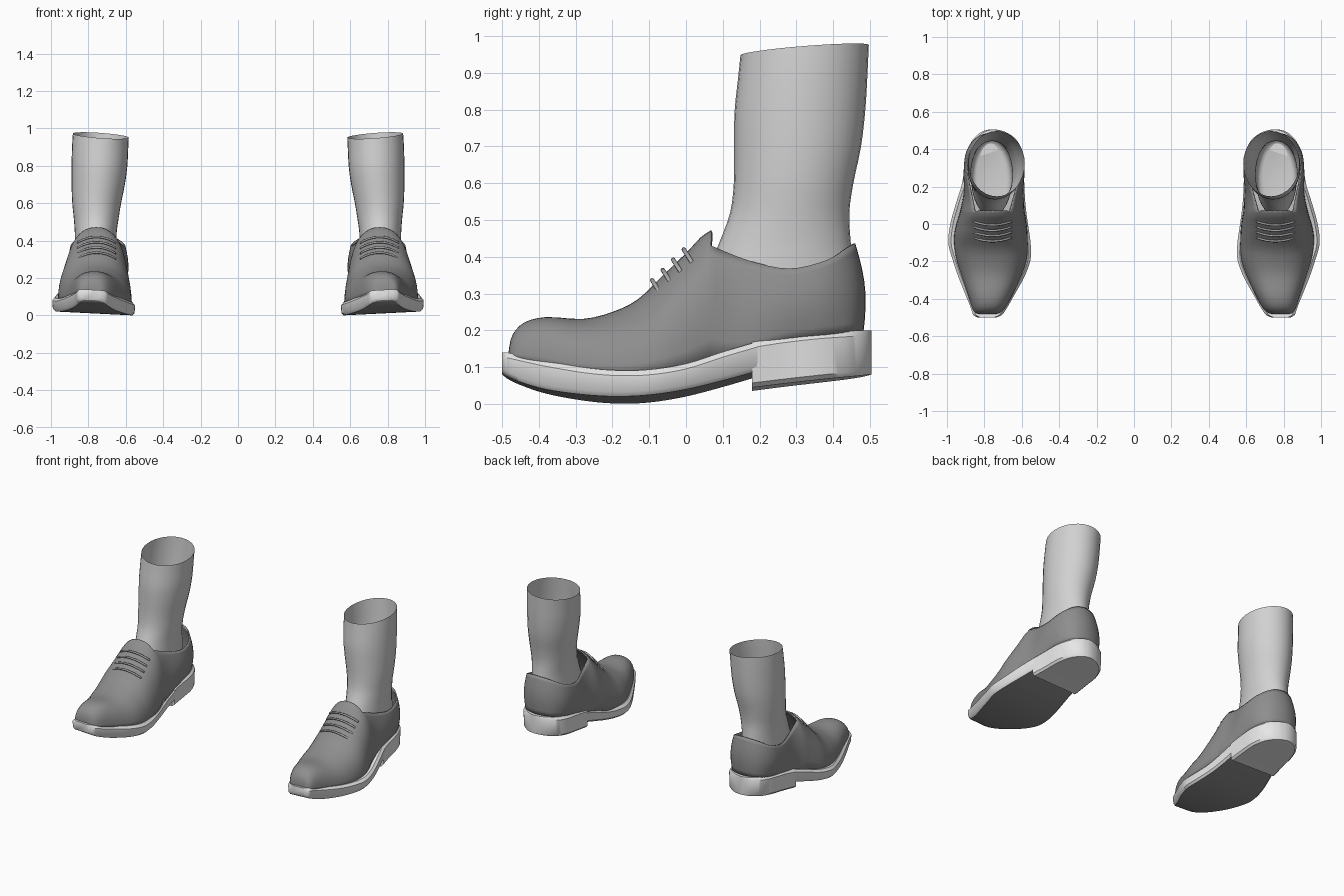
import bpy, bmesh, math

if "Cube" in bpy.data.objects:
    bpy.data.objects.remove(bpy.data.objects["Cube"])


def material(name, v):
    m = bpy.data.materials.new(name)
    m.diffuse_color = (v, v, v, 1)
    m.use_nodes = True
    m.node_tree.nodes["Principled BSDF"].inputs["Base Color"].default_value = m.diffuse_color
    return m


LEATHER = material("dark grey leather", 0.27)
RUBBER = material("pale grey rubber", 0.8)
KNIT = material("light grey knit", 0.64)
CORD = material("mid grey cord", 0.42)


def smooth_rows(rows, n):
    """Catmull-Rom interpolation of rows of numbers, n steps per span."""
    out = []
    for i in range(len(rows) - 1):
        p0, p1 = rows[max(i - 1, 0)], rows[i]
        p2, p3 = rows[i + 1], rows[min(i + 2, len(rows) - 1)]
        for k in range(n):
            t = k / n
            out.append([0.5 * (2 * b + (c - a) * t + (2 * a - 5 * b + 4 * c - d) * t * t
                               + (3 * b - a - 3 * c + d) * t ** 3)
                        for a, b, c, d in zip(p0, p1, p2, p3)])
    out.append(list(rows[-1]))
    return out


def add_loft(bm, rings, closed, rule=None, caps=(False, False)):
    vs = [[bm.verts.new(p) for p in r] for r in rings]
    m = len(rings[0])
    for i in range(len(vs) - 1):
        for j in range(m if closed else m - 1):
            k = (j + 1) % m
            f = bm.faces.new((vs[i][j], vs[i][k], vs[i + 1][k], vs[i + 1][j]))
            if rule:
                f.material_index = rule(i, j)
    for want, ring in zip(caps, (vs[0], vs[-1])):
        if want:
            bm.faces.new(ring)


def finish(name, bm, mats, angle=40, thickness=0):
    """Turn the right-hand part into an object mirrored to the left."""
    bmesh.ops.remove_doubles(bm, verts=bm.verts, dist=0.0004)
    bmesh.ops.recalc_face_normals(bm, faces=bm.faces)
    me = bpy.data.meshes.new(name)
    bm.to_mesh(me)
    bm.free()
    for m in mats:
        me.materials.append(m)
    ob = bpy.data.objects.new(name, me)
    bpy.context.collection.objects.link(ob)
    bpy.ops.object.select_all(action='DESELECT')
    ob.select_set(True)
    bpy.context.view_layer.objects.active = ob
    bpy.ops.object.shade_smooth_by_angle(angle=math.radians(angle))
    if thickness:
        s = ob.modifiers.new("thickness", 'SOLIDIFY')
        s.thickness, s.offset = thickness, -1
    mir = ob.modifiers.new("mirror", 'MIRROR')
    mir.use_mirror_merge = False
    return ob


# Sole and heel: y, inner x, outer x, top z, bottom z
forefoot = [(-.50, .735, .835, .14, .085), (-.485, .705, .86, .14, .075),
            (-.45, .68, .872, .132, .06), (-.38, .64, .90, .117, .04),
            (-.28, .585, .94, .1, .026), (-.19, .553, .97, .092, .021),
            (-.1, .553, .993, .094, .025), (0, .567, .982, .11, .04),
            (.1, .58, .955, .142, .064), (.195, .586, .925, .17, .09)]
heel = [(.18, .586, .927, .168, .045), (.27, .588, .91, .182, .056),
        (.36, .592, .898, .192, .066), (.43, .615, .875, .197, .073),
        (.47, .65, .845, .2, .077), (.495, .695, .81, .2, .08),
        (.505, .735, .775, .2, .081)]


def sole_ring(row):
    y, xi, xo, zt, zb = row
    tilt = 0.05 if zt - zb < 0.09 else 0.03
    pts = [(xi + .015, zb), (xi + .003, zb + .012), (xi, zt - .015), (xi + .015, zt),
           (xo - .015, zt), (xo, zt - .015), (xo - .003, zb + .012), (xo - .015, zb)]
    return [(x, y, z - tilt * (xo - x)) for x, z in pts]


front = smooth_rows(forefoot, 4)
rows = front + smooth_rows(heel, 4)
bm = bmesh.new()
add_loft(bm, [sole_ring(r) for r in rows], True,
         lambda i, j: 1 if j == 7 and i < len(front) else 0, (True, True))
finish("sole", bm, [RUBBER, LEATHER])

# Shoe upper, front: y, inner x, outer x, base z, top z, roundness
vamp = [(-.482, .74, .83, .125, .145, .8), (-.472, .712, .852, .12, .187, .8),
        (-.44, .683, .868, .113, .221, .8), (-.38, .65, .888, .1, .236, .82),
        (-.28, .603, .922, .085, .231, .88), (-.2, .575, .947, .078, .25, .9),
        (-.13, .568, .96, .078, .285, .92), (-.06, .569, .962, .085, .352, .92),
        (0, .574, .95, .095, .41, .9), (.04, .58, .938, .105, .453, .87),
        (.068, .585, .93, .115, .472, .85)]
COLS, SIDE = 24, 8


def arch(row):
    y, xi, xo, zb, zt, p = row
    out = []
    for k in range(COLS + 1):
        a = math.pi * k / COLS
        c, s = math.cos(a), max(math.sin(a), 0)
        x = (xi + xo) / 2 + (xo - xi) / 2 * math.copysign(abs(c) ** p, c)
        out.append((x, y, zb + (zt - zb) * s ** p - .04 * (xo - x) * (1 - s)))
    return out


arches = [arch(r) for r in smooth_rows(vamp, 3)]
throat = arches[-1]

# Shoe upper, back: base x, y, z and rim x, y, z around the heel
quarter = [(.913, .15, .13, .875, .17, .39), (.895, .28, .165, .895, .28, .368),
           (.882, .38, .18, .885, .38, .39), (.84, .455, .185, .83, .44, .425),
           (.755, .482, .19, .755, .46, .437), (.66, .455, .185, .675, .44, .425),
           (.612, .38, .175, .615, .38, .39), (.6, .28, .155, .603, .28, .368),
           (.59, .15, .12, .632, .17, .39)]


def wall(st):
    b, r = st[:3], st[3:]
    dx, dy = b[0] - .755, b[1] - .28
    d = math.hypot(dx, dy)
    out = []
    for k in range(SIDE + 1):
        f = math.sin(math.pi * k / COLS) / math.sin(math.pi * SIDE / COLS)
        g = .016 * math.sin(math.pi * f) / d
        out += [b[0] + (r[0] - b[0]) * f + dx * g, b[1] + (r[1] - b[1]) * f + dy * g,
                b[2] + (r[2] - b[2]) * f]
    return out


def flat(points):
    return [c for p in points for c in p]


stations = ([flat(throat[:SIDE + 1])] + [wall(s) for s in quarter]
            + [flat(throat[:COLS - SIDE - 1:-1])])
walls = [[s[k:k + 3] for k in range(0, len(s), 3)] for s in smooth_rows(stations, 4)]
bm = bmesh.new()
add_loft(bm, arches, False)
bm.faces.new([bm.verts.new(p) for p in arches[0]])
add_loft(bm, walls, False)
finish("shoe_upper", bm, [LEATHER], 50, 0.008)

# Sock: z, inner x, outer x, front y, back y
sock = [(.19, .69, .84, .1, .42), (.21, .66, .865, .05, .45), (.3, .65, .872, .04, .462),
        (.4, .65, .872, .075, .452), (.45, .648, .873, .095, .447),
        (.52, .638, .878, .12, .444), (.6, .625, .886, .13, .455),
        (.7, .605, .89, .131, .476), (.8, .592, .89, .132, .488),
        (.9, .587, .887, .142, .494), (.962, .584, .883, .148, .497)]


def sock_ring(row):
    z, xi, xo, yf, yb = row
    lean = max(0, (z - .7) / .262)
    out = []
    for k in range(32):
        a = 2 * math.pi * k / 32
        c, s = math.cos(a), math.sin(a)
        out.append(((xi + xo) / 2 + (xo - xi) / 2 * c, (yf + yb) / 2 + (yb - yf) / 2 * s,
                    z + lean * (.011 * c + .014 * s)))
    return out


bm = bmesh.new()
add_loft(bm, [sock_ring(r) for r in smooth_rows(sock, 3)], True, None, (True, False))
finish("sock", bm, [KNIT], 60)

# Laces: four cords bowed over the instep
for n, (y, z) in enumerate([(-.092, .336), (-.063, .364), (-.035, .392), (-.006, .42)]):
    rings = []
    for i in range(13):
        t = i / 6 - 1
        rings.append([(.757 + .105 * t, y + .02 * t * t + .006 * math.cos(a),
                       z - .032 * t * t + .006 * math.sin(a))
                      for a in [math.tau * k / 8 for k in range(8)]])
    bm = bmesh.new()
    add_loft(bm, rings, True, None, (True, True))
    finish("lace_%d" % (n + 1), bm, [CORD], 60)
